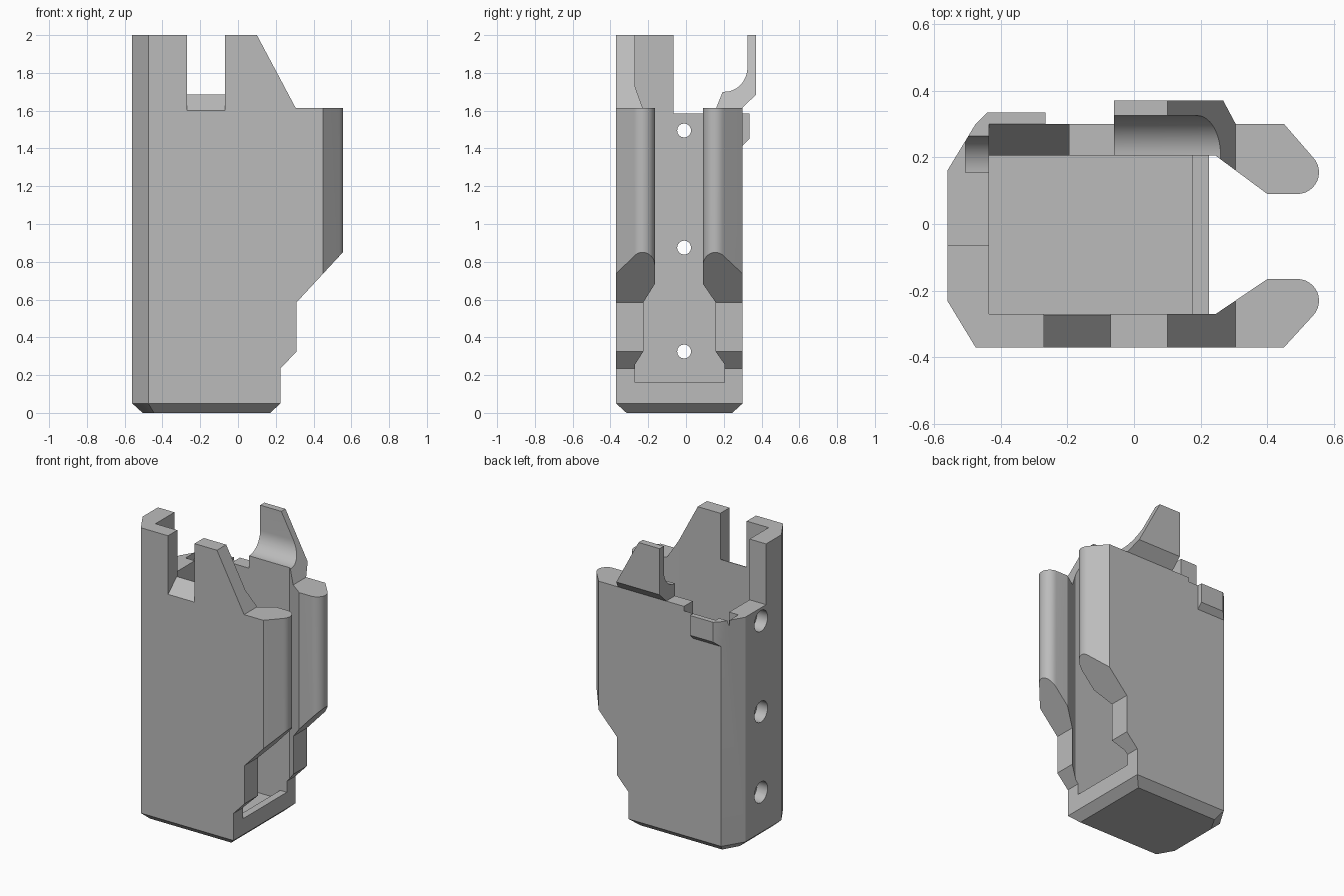
import bpy, bmesh, math
from mathutils import Vector

if "Cube" in bpy.data.objects:
    bpy.data.objects.remove(bpy.data.objects["Cube"], do_unlink=True)

grey = bpy.data.materials.new("plain_grey")
grey.use_nodes = True
grey.diffuse_color = (0.5, 0.5, 0.5, 1)
grey.node_tree.nodes["Principled BSDF"].inputs["Base Color"].default_value = (0.5, 0.5, 0.5, 1)


def loft(name, rings):
    """Closed solid through matching rings of 3D points."""
    bm = bmesh.new()
    loops = [[bm.verts.new(p) for p in ring] for ring in rings]
    n = len(loops[0])
    bm.faces.new(loops[0])
    bm.faces.new(loops[-1])
    for low, high in zip(loops, loops[1:]):
        for i in range(n):
            j = (i + 1) % n
            bm.faces.new((low[i], low[j], high[j], high[i]))
    bmesh.ops.recalc_face_normals(bm, faces=bm.faces)
    mesh = bpy.data.meshes.new(name)
    bm.to_mesh(mesh)
    bm.free()
    obj = bpy.data.objects.new(name, mesh)
    bpy.context.collection.objects.link(obj)
    mesh.materials.append(grey)
    return obj


def prism(name, axis, points, start, end):
    """Extrude a 2D outline along x, y or z."""
    place = {"x": lambda a, b, c: (c, a, b),
             "y": lambda a, b, c: (a, c, b),
             "z": lambda a, b, c: (a, b, c)}[axis]
    return loft(name, [[place(a, b, c) for a, b in points] for c in (start, end)])


def rect(a0, b0, a1, b1):
    return [(a0, b0), (a1, b0), (a1, b1), (a0, b1)]


def arc(ca, cb, ra, rb, begin, finish, steps):
    angles = [math.radians(begin + (finish - begin) * i / steps) for i in range(steps + 1)]
    return [(ca + ra * math.cos(t), cb + rb * math.sin(t)) for t in angles]


def combine(target, tool, operation):
    """Apply a boolean and discard the tool."""
    mod = target.modifiers.new("boolean", "BOOLEAN")
    mod.operation = operation
    mod.solver = "EXACT"
    mod.object = tool
    bpy.context.view_layer.objects.active = target
    bpy.ops.object.modifier_apply(modifier=mod.name)
    bpy.data.objects.remove(tool, do_unlink=True)


# C-shaped sleeve with two rounded, flared lips
front_lip = [(0.245, -0.27), (0.4, -0.165)] + arc(0.49, -0.23, 0.065, 0.065, 90, -45, 12) + [(0.45, -0.37)]
back_lip = [(0.45, 0.3)] + arc(0.49, 0.155, 0.065, 0.065, 45, -90, 12) + [(0.4, 0.09), (0.245, 0.205)]
outline = ([(-0.435, 0.205), (-0.435, -0.27)] + front_lip
           + [(-0.475, -0.37), (-0.56, -0.23), (-0.56, 0.16), (-0.475, 0.3)] + back_lip)
body = prism("sleeve_body", "z", outline, 0.1, 2)

# Floor block with a chamfered underside
foot = [(-0.56, -0.23), (-0.475, -0.37), (0.225, -0.37),
        (0.225, 0.3), (-0.475, 0.3), (-0.56, 0.16)]
under = [(-0.505, -0.21), (-0.445, -0.315), (0.17, -0.315),
         (0.17, 0.245), (-0.445, 0.245), (-0.505, 0.14)]
floor = loft("floor", [[(x, y, z) for x, y in ring]
                       for ring, z in ((under, 0), (foot, 0.05), (foot, 0.16))])
combine(body, floor, "UNION")

# Rear finger tab, thickened outwards
tab = prism("rear_tab", "x", [(0.25, 1.615), (0.3, 1.615), (0.37, 1.685), (0.37, 2), (0.25, 2)], -0.06, 0.4)
combine(body, tab, "UNION")

# Side silhouette shared by both walls
silhouette = [(-1, -1), (0.225, -1), (0.225, 0.235), (0.31, 0.325), (0.31, 0.585),
              (0.555, 0.85), (0.6, 0.85), (0.6, 1.615), (0.305, 1.615), (0.1, 2), (0.1, 3), (-1, 3)]
combine(body, prism("silhouette", "y", silhouette, -1, 1), "INTERSECT")

# Lowered back wall and back half of the end wall
combine(body, prism("back_cut", "x", rect(-0.065, 1.615, 1, 3), -1, -0.06), "DIFFERENCE")
combine(body, prism("end_cut", "x", rect(-0.065, 1.585, 1, 3), -1, -0.265), "DIFFERENCE")

# Concave inner face of the rear tab
scoop = [(0, 1.7)] + arc(0.205, 1.83, 0.12, 0.13, -90, 0, 14) + [(0.325, 3), (0, 3)]
combine(body, prism("tab_scoop", "x", scoop, -0.2, 0.6), "DIFFERENCE")

# Small catch block on the back wall, trimmed to the corner angle
catch = prism("catch_block", "x", [(0.25, 1.415), (0.3, 1.415), (0.335, 1.45),
                                   (0.335, 1.585), (0.25, 1.585)], -0.6, -0.265)
trim = [(-0.475, 0.24), (-0.475, 0.3), (-0.44, 0.335), (-0.44, 0.5), (0, 0.5), (0, 0.24)]
combine(catch, prism("catch_trim", "z", trim, 1, 2), "INTERSECT")
combine(body, catch, "UNION")

# Sloped relief behind the catch and a rounded pocket in the end wall
relief = [(0.1, 1.45), (0.205, 1.45), (0.3, 1.585), (0.34, 1.64), (0.34, 3), (0.1, 3)]
combine(body, prism("relief", "x", relief, -0.435, -0.195), "DIFFERENCE")
pocket = [(0.155, 1.49)] + arc(0.155, 1.6, 0.11, 0.11, -85, 0, 10) + [(0.265, 2), (0.155, 2)]
combine(body, prism("pocket", "x", pocket, -0.505, -0.4), "DIFFERENCE")

# Notch in the front wall with a sloped sill
notch = [(-0.5, 1.48), (-0.37, 1.6), (-0.275, 1.685), (-0.2, 1.685), (-0.2, 3), (-0.5, 3)]
combine(body, prism("notch", "x", notch, -0.27, -0.07), "DIFFERENCE")

# Floor recess behind the low sill
combine(body, prism("recess", "z", rect(-0.435, -0.27, 0.175, 0.205), 0.1, 1), "DIFFERENCE")

# Counterbored screw holes in the end wall
for z in (0.325, 0.875, 1.495):
    for radius, start, end in ((0.037, -0.7, -0.3), (0.072, -0.7, -0.48)):
        circle = arc(-0.01, z, radius, radius, 0, 337.5, 15)
        combine(body, prism("screw_hole", "x", circle, start, end), "DIFFERENCE")

# Smooth only the curved faces
bpy.ops.object.select_all(action="DESELECT")
body.select_set(True)
bpy.context.view_layer.objects.active = body
bpy.ops.object.shade_smooth_by_angle(angle=math.radians(30))
